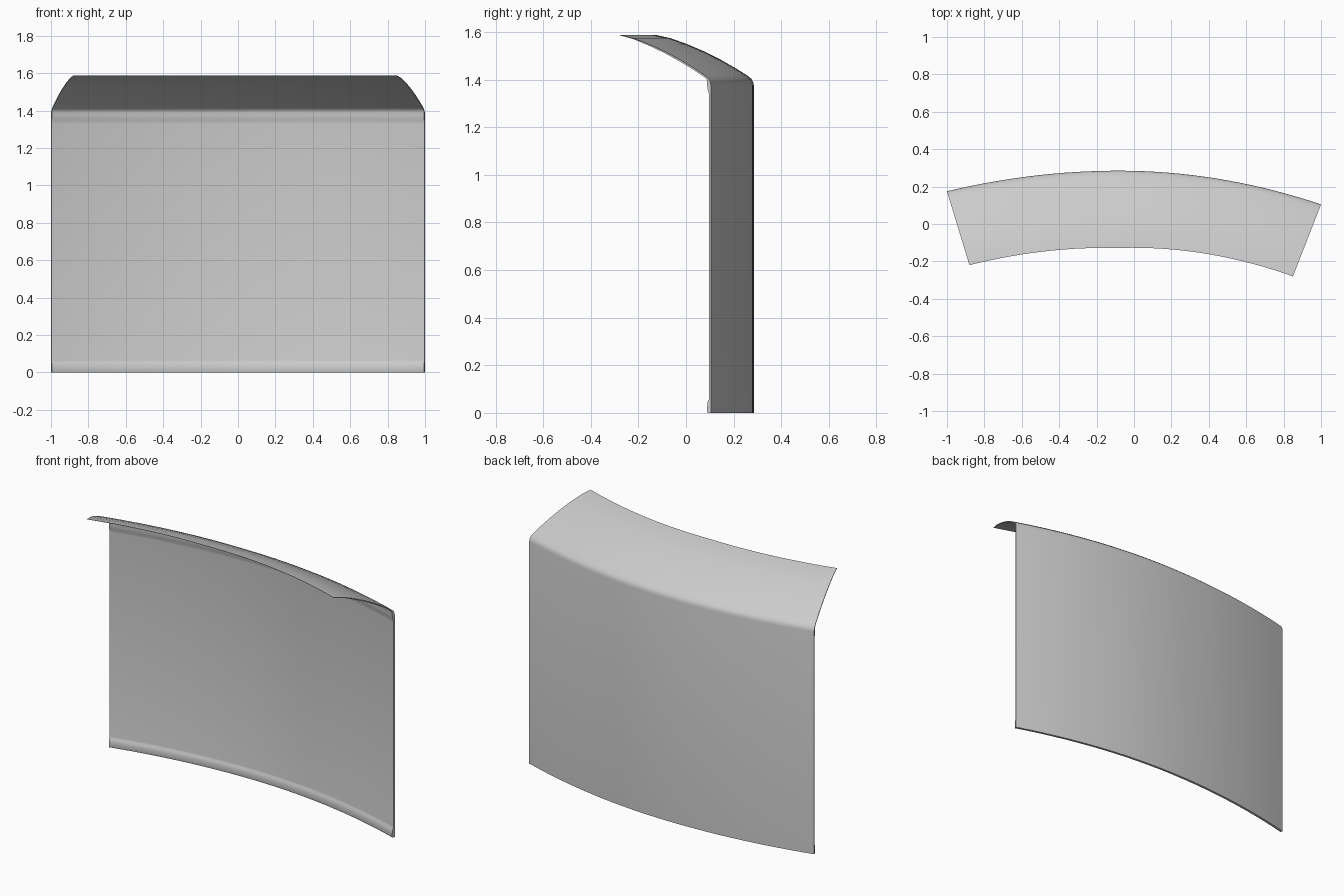
import bpy, bmesh, math
from mathutils import Vector

if "Cube" in bpy.data.objects:
    bpy.data.objects.remove(bpy.data.objects["Cube"])

# Cross-section: (inset from the back face, height)
top = [(0, 1.375), (0.003, 1.39), (0.01, 1.403), (0.03, 1.419), (0.08, 1.45),
       (0.14, 1.484), (0.21, 1.519), (0.28, 1.549), (0.35, 1.574), (0.413, 1.588)]
under = [(0.413, 1.5865), (0.35, 1.57), (0.28, 1.543), (0.21, 1.512), (0.14, 1.476),
         (0.08, 1.442), (0.035, 1.414), (0.02, 1.402)]
front = [(0.017, 1.395), (0.017, 1.375), (0.014, 1.355), (0.009, 1.34), (0.008, 1.33),
         (0.008, 0.065), (0.010, 0.055), (0.015, 0.047), (0.017, 0.03), (0.018, 0.012), (0.015, 0)]
profile = [(0, 0)] + top + under + front

APEX = -0.08


def plan(x):
    """Back edge of the plan curve and the inset direction at x."""
    if x < APEX:
        t = (APEX - x) / (1 + APEX)
        y, d = 0.285 - 0.11 * t * t, Vector((0.12 * t, -0.413 + 0.018 * t, 0))
    else:
        t = (x - APEX) / (1 - APEX)
        y, d = 0.285 - 0.18 * t * t, Vector((-0.15 * t, -0.413 + 0.028 * t, 0))
    return Vector((x, y, 0)), d / 0.413


# Curved wall panel with the forward-leaning hood, swept along the plan curve
bm = bmesh.new()
STEPS = 32
rings = []
for i in range(STEPS + 1):
    p, d = plan(-1 + 2 * i / STEPS)
    rings.append([bm.verts.new(p + d * s + Vector((0, 0, z))) for s, z in profile])
n = len(profile)
for a, b in zip(rings, rings[1:]):
    for j in range(n):
        k = (j + 1) % n
        bm.faces.new((a[j], a[k], b[k], b[j]))
bm.faces.new(rings[0])
bm.faces.new(rings[-1][::-1])
bmesh.ops.recalc_face_normals(bm, faces=bm.faces)

mesh = bpy.data.meshes.new("curved_hooded_panel")
bm.to_mesh(mesh)
bm.free()
obj = bpy.data.objects.new("curved_hooded_panel", mesh)
bpy.context.collection.objects.link(obj)
bpy.context.view_layer.objects.active = obj
obj.select_set(True)
bpy.ops.object.shade_smooth_by_angle(angle=math.radians(40))
